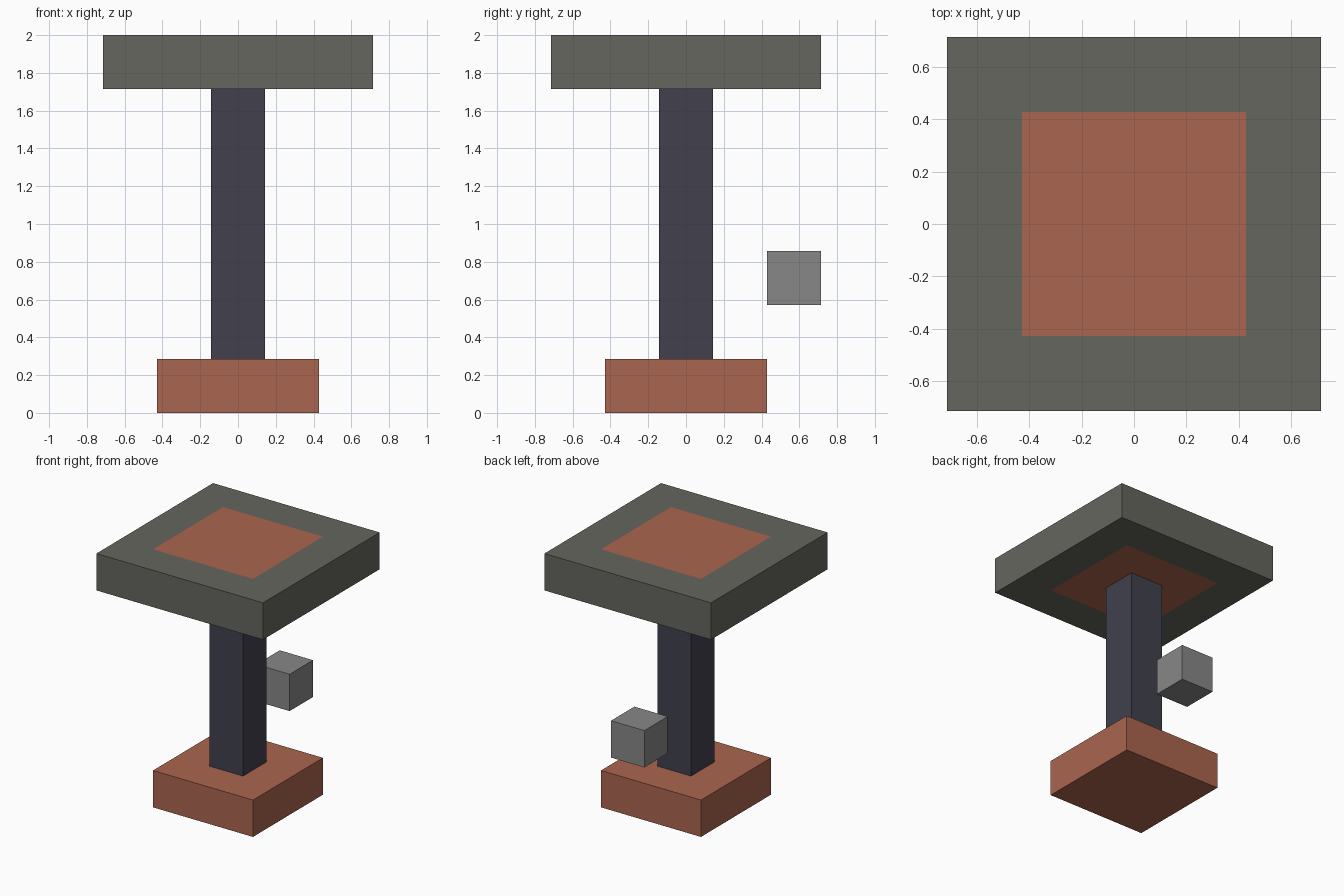
import bpy
import bmesh
from mathutils import Matrix, Vector

cube = bpy.data.objects.get("Cube")
if cube:
    bpy.data.objects.remove(cube, do_unlink=True)

U = 2 / 7  # edge of one block; the model is seven blocks tall


def material(name, rgb):
    """Flat material from an 8-bit sRGB colour."""
    linear = [((c / 255 + 0.055) / 1.055) ** 2.4 for c in rgb] + [1]
    mat = bpy.data.materials.new(name)
    mat.diffuse_color = linear
    mat.use_nodes = True
    bsdf = mat.node_tree.nodes["Principled BSDF"]
    bsdf.inputs["Base Color"].default_value = linear
    bsdf.inputs["Roughness"].default_value = 0.8
    return mat


def block(name, size, center, mats, inset=None):
    """Box in block units; inset gives the centre square the second material."""
    bm = bmesh.new()
    place = Matrix.Translation(Vector(center) * U) @ Matrix.Diagonal((*(s * U for s in size), 1))
    bmesh.ops.create_cube(bm, size=1, matrix=place)
    if inset:
        half = inset * U / 2
        for axis in (Vector((1, 0, 0)), Vector((0, 1, 0))):
            for side in (-half, half):
                bmesh.ops.bisect_plane(bm, geom=bm.verts[:] + bm.edges[:] + bm.faces[:],
                                       plane_co=axis * side, plane_no=axis)
        for face in bm.faces:
            c = face.calc_center_median()
            face.material_index = int(max(abs(c.x), abs(c.y)) < half)
    mesh = bpy.data.meshes.new(name)
    bm.to_mesh(mesh)
    bm.free()
    for mat in mats:
        mesh.materials.append(mat)
    obj = bpy.data.objects.new(name, mesh)
    bpy.context.collection.objects.link(obj)
    return obj


terracotta = material("terracotta", (170, 101, 78))
olive_grey = material("olive grey", (101, 102, 94))
slate = material("dark slate", (65, 64, 77))
grey = material("mid grey", (135, 135, 135))

# Foot, column and the floating block behind it
block("base", (3, 3, 1), (0, 0, 0.5), [terracotta])
block("column", (1, 1, 5), (0, 0, 3.5), [slate])
block("floating_block", (1, 1, 1), (0, 2, 2.5), [grey])

# Top slab with a coloured centre on its upper and lower faces
block("top_slab", (5, 5, 1), (0, 0, 6.5), [olive_grey, terracotta], inset=3)
